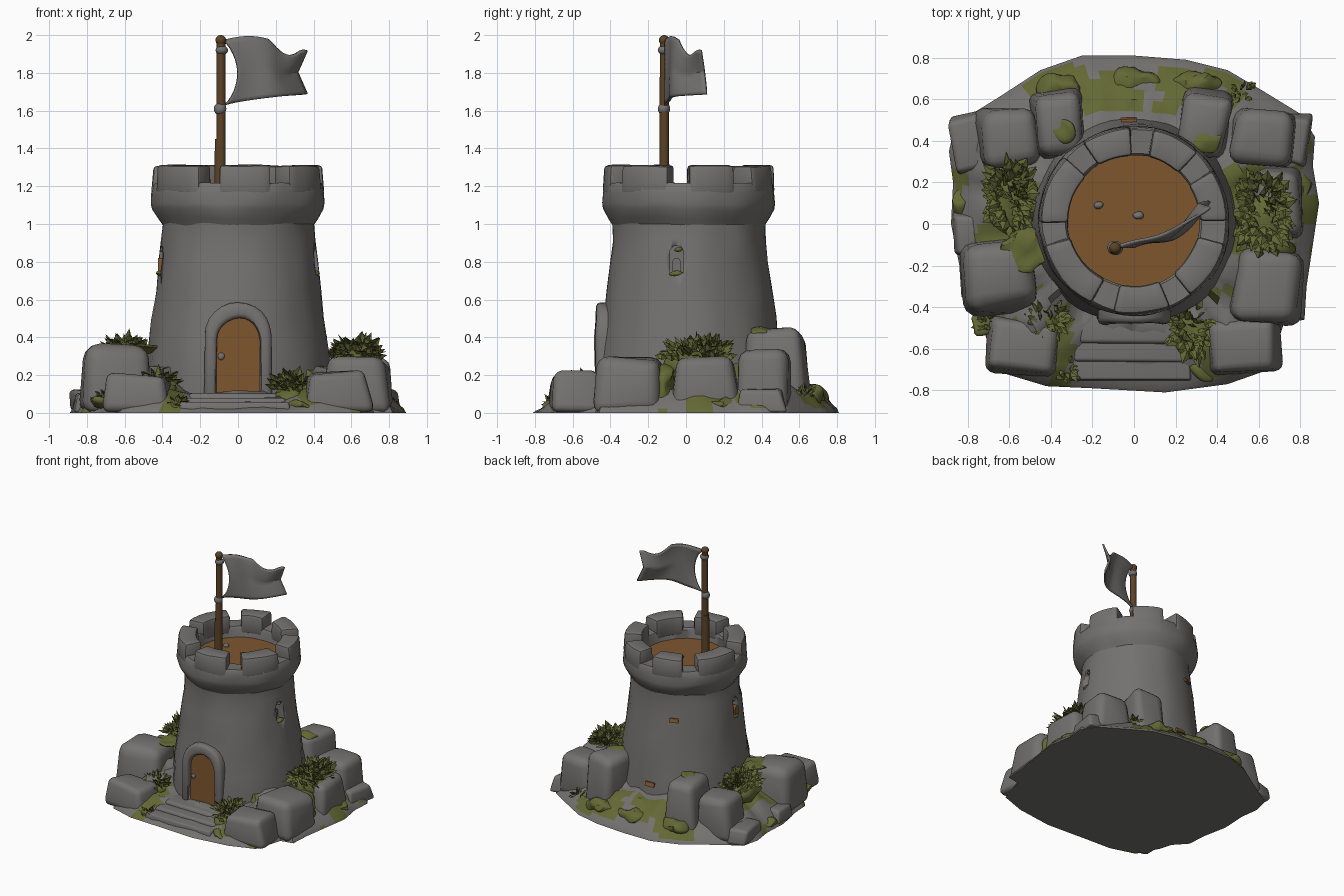
import bpy, bmesh, random
from math import sin, cos, pi, radians
from mathutils import Vector, Matrix, noise

random.seed(4)
if "Cube" in bpy.data.objects:
    bpy.data.objects.remove(bpy.data.objects["Cube"])

def material(name, rgb):
    m = bpy.data.materials.new(name)
    m.use_nodes = True
    m.diffuse_color = (*rgb, 1)
    m.node_tree.nodes["Principled BSDF"].inputs["Base Color"].default_value = (*rgb, 1)
    return m

STONE = material("grey_stone", (0.175, 0.168, 0.16))
MOSS = material("moss_green", (0.125, 0.14, 0.035))
WOOD = material("brown_wood", (0.21, 0.093, 0.028))
POLE = material("dark_wood", (0.105, 0.054, 0.02))
CY = 0.015  # tower axis in y

def roughen(bm, amount, freq):
    for v in bm.verts:
        v.co += noise.noise_vector(v.co * freq) * amount

def finish(bm, name, *mats, angle=35):
    bmesh.ops.recalc_face_normals(bm, faces=bm.faces)
    me = bpy.data.meshes.new(name)
    bm.to_mesh(me)
    bm.free()
    ob = bpy.data.objects.new(name, me)
    bpy.context.collection.objects.link(ob)
    for m in mats:
        me.materials.append(m)
    if angle:
        bpy.ops.object.select_all(action='DESELECT')
        ob.select_set(True)
        bpy.context.view_layer.objects.active = ob
        bpy.ops.object.shade_smooth_by_angle(angle=radians(angle))
    return ob

def skin(bm, loops, wrap_rows=False, wrap_cols=True):
    """Join rows of points with quads."""
    rows = [[bm.verts.new(p) for p in row] for row in loops]
    n, m = len(rows), len(rows[0])
    for i in range(n if wrap_rows else n - 1):
        for j in range(m if wrap_cols else m - 1):
            a, b, k = rows[i], rows[(i + 1) % n], (j + 1) % m
            bm.faces.new((a[j], a[k], b[k], b[j]))
    return rows

def lathe(name, profile, mat, closed=False, n=56, rough=0.016):
    bm = bmesh.new()
    rows = skin(bm, [[(r * cos(2 * pi * j / n), CY + r * sin(2 * pi * j / n), z)
                      for j in range(n)] for r, z in profile], closed)
    if not closed:
        bm.faces.new(rows[0])
        bm.faces.new(rows[-1])
    roughen(bm, rough, 6)
    return finish(bm, name, mat)

def bevel_sharp(bm, width, segments=2):
    bmesh.ops.recalc_face_normals(bm, faces=bm.faces)
    edges = [e for e in bm.edges if e.calc_face_angle(0) > 0.6]
    bmesh.ops.bevel(bm, geom=edges, offset=width, segments=segments, profile=0.5, affect='EDGES')

def arc_block(name, mid, span, r0, r1, z0, z1, mat, width):
    bm = bmesh.new()
    rows = []
    for i in range(7):
        a = radians(mid + span * (i / 6 - 0.5))
        rows.append([(r * cos(a), CY + r * sin(a), z)
                     for r, z in ((r0, z0), (r1, z0), (r1 - 0.01, z1), (r0, z1))])
    rows = skin(bm, rows)
    bm.faces.new(rows[0])
    bm.faces.new(rows[-1])
    if width:
        bevel_sharp(bm, width)
        roughen(bm, 0.008, 6)
    return finish(bm, name, mat)

def block(name, loc, size, mat, turn=0, taper=0.82, width=0.2, rough=0.03):
    bm = bmesh.new()
    bmesh.ops.create_cube(bm, size=1)
    for v in bm.verts:
        t = taper if v.co.z > 0 else 1
        v.co = Vector((v.co.x * size[0] * t, v.co.y * size[1] * t, (v.co.z + 0.5) * size[2]))
    bmesh.ops.bevel(bm, geom=bm.edges[:], offset=width * min(size), segments=3,
                    profile=0.5, affect='EDGES')
    bm.transform(Matrix.Translation(loc) @ Matrix.Rotation(radians(turn), 4, 'Z'))
    roughen(bm, rough, 4)
    for v in bm.verts:
        v.co.z = max(v.co.z, 0.004)
    return finish(bm, name, mat, angle=50)

def lump(name, loc, size, mat, rough=0.02, freq=9, sub=3):
    bm = bmesh.new()
    bmesh.ops.create_icosphere(bm, subdivisions=sub, radius=1)
    bm.transform(Matrix.Translation(loc) @ Matrix.Diagonal((*size, 1)))
    roughen(bm, rough, freq)
    for v in bm.verts:
        v.co.z = max(v.co.z, 0.004)
    return finish(bm, name, mat)

def arch(half, top, z0, steps=12):
    """Arched outline in x and z."""
    spring = top - half
    return ([(half, z0)] + [(half * cos(pi * i / steps), spring + half * sin(pi * i / steps))
                            for i in range(steps + 1)] + [(-half, z0)])

def arch_prism(name, half, top, z0, y0, y1, mat, at=Matrix()):
    bm = bmesh.new()
    rows = skin(bm, [[(x, y, z) for x, z in arch(half, top, z0)] for y in (y0, y1)])
    bm.faces.new(rows[0])
    bm.faces.new(rows[1])
    bm.transform(at)
    return finish(bm, name, *([mat] if mat else []))

# Rocky ground: a mound following an irregular outline, mossy at the back and sides
OUTLINE = [(.89, .1), (.86, .28), (.87, .42), (.8, .53), (.62, .64), (.45, .74), (.25, .79),
           (0, .81), (-.25, .81), (-.45, .74), (-.65, .61), (-.86, .48), (-.89, .35), (-.87, .2),
           (-.88, 0), (-.84, -.2), (-.83, -.35), (-.74, -.45), (-.71, -.55), (-.62, -.72),
           (-.42, -.78), (-.2, -.79), (.15, -.81), (.45, -.77), (.65, -.7), (.72, -.48),
           (.82, -.46), (.83, -.3), (.86, -.1)]
SLOPE = [(1, 0), (.985, .025), (.95, .05), (.91, .09), (.86, .12), (.8, .15), (.74, .18),
         (.67, .2), (.6, .23), (.5, .25), (.4, .25)]
edge = []
for i, p in enumerate(OUTLINE):
    q = OUTLINE[(i + 1) % len(OUTLINE)]
    edge += [Vector(p).lerp(Vector(q), k / 4) for k in range(4)]
bm = bmesh.new()
rows = []
for f, h in SLOPE:
    row = []
    for x, y in [tuple(p * f) for p in edge]:
        flat = min(1, max(0, (abs(x) - 0.25) / 0.2)) if y < -0.3 else 1
        bump = 0.03 * noise.noise(Vector((x, y, 0)) * 9) if 0 < h < 0.24 else 0
        row.append((x, y, max(0, h * (0.4 + 0.6 * flat) + bump * h * 8)))
    rows.append(row)
rows = skin(bm, rows)
bm.faces.new(rows[0])
bm.faces.new(rows[-1])
for face in bm.faces:
    c = face.calc_center_median()
    n = noise.noise(c * 6)
    back = 0.55 < c.y < 0.75 + 0.06 * n and abs(c.x) < 0.52 and c.z > 0.03 and n > -0.3
    side = 0.45 < abs(c.x) < 0.74 + 0.2 * n and -0.2 < c.y - 0.1 * n < 0.26
    rim = abs(c.x) > 0.78 and n > 0.12
    front = c.y < -0.3 and abs(c.x) > 0.3 and n > 0.15
    if len(face.verts) == 4 and (back or side or rim or front):
        face.material_index = 1
finish(bm, "rocky_ground", STONE, MOSS)

# Tower wall, with the doorway and two windows cut out
wall = lathe("tower_wall", [(.5, .02), (.495, .2), (.475, .35), (.455, .5), (.435, .65),
                            (.42, .8), (.405, .92), (.4, 1), (.4, 1.06)], STONE)
cutters = [arch_prism("doorway_cutter", .115, .5, .08, -.7, -.425, None)]
for side, front, mat in ((1, -.38, STONE), (-1, -.424, WOOD)):
    at = Matrix.Translation((0, -0.05, 0)) @ Matrix.Rotation(side * pi / 2, 4, 'Z')
    cutters.append(arch_prism("window_cutter", .036, .885, .74, -.6, -.35, None, at))
    lump("window_moss", (side * .412, -.05, .738), (.022, .04, .014), MOSS, .006, 20, 2)
    lump("window_top_moss", (side * .39, -.04, .865), (.02, .022, .012), MOSS, .006, 20, 2)
    arch_prism("window_shutter", .022, .82, .75, front, -.34, mat, at)
for c in cutters:
    c.hide_render = True
    c.hide_viewport = True
    mod = wall.modifiers.new("opening", 'BOOLEAN')
    mod.operation = 'DIFFERENCE'
    mod.object = c

# Bare patches on the back of the wall
for a, z, r in ((114, .79, .425), (93, .27, .488)):
    arc_block("bare_patch", a, 9, r - .012, r + .012, z, z + .03, WOOD, 0)

# Door and its stone surround
arch_prism("door", .118, .505, .08, -.445, -.42, WOOD)
lump("door_handle", (-.09, -.447, .3), (.018, .01, .02), STONE, .004, 20, 2)
bm = bmesh.new()
inner, outer = arch(.112, .5, .06), arch(.175, .585, .06)
rows = skin(bm, [[(xi, -.36, zi), (xi, -.485, zi), (xo, -.475, zo), (xo, -.36, zo)]
                 for (xi, zi), (xo, zo) in zip(inner, outer)])
bm.faces.new(rows[0])
bm.faces.new(rows[-1])
bevel_sharp(bm, .022)
roughen(bm, .012, 6)
finish(bm, "door_surround", STONE, angle=50)

# Flared crown, battlements and the wooden floor inside
lathe("crown", [(.32, 1.0), (.39, .98), (.42, 1.03), (.45, 1.08), (.457, 1.11), (.455, 1.16),
                (.448, 1.205), (.44, 1.215), (.33, 1.215), (.32, 1.2)], STONE, closed=True, rough=.012)
GAPS = [-172, -110, -60, -7, 40, 85, 130, 188]
for a, b in zip(GAPS, GAPS[1:]):
    arc_block("battlement", (a + b) / 2, b - a - 14, .315, .457, 1.16, 1.31, STONE, .018)
lathe("roof_floor", [(.335, 1.02), (.335, 1.13)], WOOD, rough=.006)
for x, y in ((.02, .04), (-.17, .09)):
    lump("pebble", (x, y, 1.135), (.025, .02, .02), STONE, .008, 20, 2)

# Flag pole with finial and cloth knots
def rod(name, r, z0, z1, x, mat):
    bm = bmesh.new()
    bmesh.ops.create_cone(bm, cap_ends=True, segments=14, radius1=r, radius2=r * .9, depth=z1 - z0)
    bm.transform(Matrix.Translation((x, -.115, (z0 + z1) / 2)))
    return finish(bm, name, mat)

rod("flag_pole", .026, 1.1, 1.97, -.09, POLE)
rod("pole_splint", .028, 1.12, 1.45, -.098, POLE)
lump("pole_finial", (-.09, -.115, 1.972), (.028, .028, .028), POLE, .003)
lump("upper_knot", (-.088, -.115, 1.92), (.032, .032, .025), STONE, .006)
lump("lower_knot", (-.095, -.115, 1.61), (.034, .034, .034), STONE, .006)

# Waving flag with a swallow tail
bm = bmesh.new()
rows = []
for i in range(25):
    u = i / 24
    row = []
    for j in range(15):
        v = j / 14
        left = -.08 + .08 * sin(pi * v) ** .7
        right = .37 - .05 * (1 - abs(2 * v - 1))
        low = 1.62 + .07 * u ** .6
        high = 1.975 + .03 * sin(pi * u * 1.4) - .03 * u - .05 * max(0, sin((u - .55) * 8)) * (u > .55)
        y = -.115 + .05 * u + .15 * u ** 4 + .03 * sin(pi * u) * v + .02 * sin(u * 8 + v * 2) * u
        row.append((left + (right - left) * u, y, low + (high - low) * v))
    rows.append(row)
skin(bm, rows, wrap_cols=False)
flag = finish(bm, "flag", STONE)
flag.modifiers.new("thickness", 'SOLIDIFY').thickness = .014

# Front steps
for i in range(3):
    block("step", (-.02, -.58 + .05 * i, .0), (.6 - .05 * i, .36 - .08 * i, .055 + .025 * i),
          STONE, taper=.96, rough=.012)

# Boulders around the tower: x, y, width, depth, height, turn
for x, y, w, d, h, turn in (
        (.53, -.58, .36, .3, .21, 5), (-.54, -.58, .35, .29, .2, -5),
        (-.65, -.25, .37, .38, .36, 8), (.63, -.3, .36, .38, .29, -6),
        (.69, .1, .25, .36, .29, 0), (.62, .41, .33, .3, .33, -5),
        (.34, .48, .27, .36, .44, -8), (-.36, .48, .27, .36, .42, 8),
        (-.6, .41, .33, .3, .34, 5), (-.79, .38, .17, .3, .13, 8),
        (.78, .4, .16, .26, .12, -8), (-.79, -.05, .15, .22, .1, 0)):
    block("boulder", (x, y, 0), (w, d, h), STONE, turn)

# Moss cushions on stones and ground
for x, y, z, sx, sy, sz in (
        (-.53, -.12, .34, .11, .11, .025), (.34, .4, .43, .08, .05, .018),
        (-.34, .45, .415, .045, .05, .016), (.62, .02, .24, .13, .15, .09),
        (.68, -.12, .12, .1, .06, .15), (.79, .13, .03, .05, .17, .045),
        (-.58, .12, .24, .12, .17, .1), (-.83, .1, .03, .04, .07, .04),
        (0, .67, .09, .12, .08, .05), (-.36, .66, .1, .11, .06, .05),
        (.3, .68, .09, .11, .05, .05), (.28, -.5, .08, .09, .16, .06),
        (-.42, -.45, .13, .09, .07, .06), (.34, -.69, .03, .06, .06, .025),
        (-.72, -.47, .06, .05, .06, .03), (-.32, -.7, .03, .04, .04, .02)):
    lump("moss", (x, y, z), (sx, sy, sz), MOSS, .03, 14)

# Leafy tufts: pointed folded leaves fanning out from each centre
def bush(loc, size, count, length):
    bm = bmesh.new()
    for _ in range(count):
        d = Vector((random.uniform(-1, 1), random.uniform(-1, 1), random.uniform(.15, 1))).normalized()
        root = Vector(loc) + Vector([a * b for a, b in zip(d, size)]) * random.uniform(.5, .9)
        side = d.cross(Vector((random.random(), random.random(), 1))).normalized() * length * .35
        mid, tip = root + d * length * .5, root + d * length * random.uniform(.8, 1.2)
        a, b, c, e, k = [bm.verts.new(p) for p in
                         (root, mid + side, tip, mid - side, mid + side.cross(d) * .5)]
        for f in ((a, b, k), (b, c, k), (c, e, k), (e, a, k)):
            bm.faces.new(f)
    finish(bm, "leafy_tuft", MOSS, angle=0)

for loc, size, count, length in (
        ((.62, .06, .27), (.12, .2, .1), 130, .085), ((-.6, .13, .27), (.1, .18, .1), 110, .085),
        ((.28, -.5, .1), (.09, .14, .09), 70, .075), ((-.42, -.45, .13), (.08, .07, .06), 50, .075),
        ((-.32, -.7, .03), (.03, .03, .03), 18, .06), ((-.7, -.47, .06), (.04, .04, .04), 18, .05),
        ((.52, .63, .08), (.06, .04, .05), 20, .05)):
    bush(loc, size, count, length)
